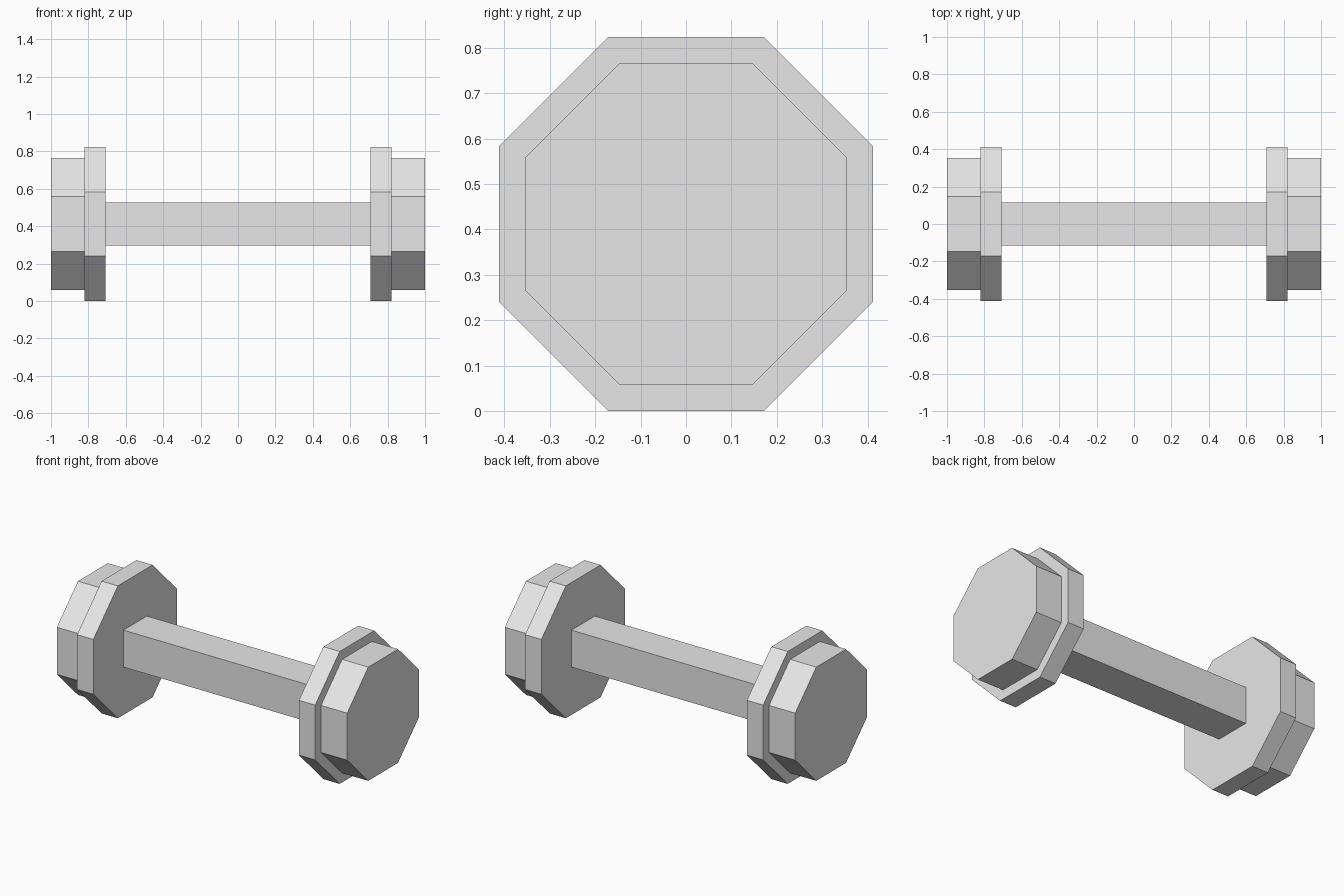
import bpy
import bmesh
from math import cos, sin, pi

cube = bpy.data.objects.get("Cube")
if cube:
    bpy.data.objects.remove(cube, do_unlink=True)

AXIS_Z = 0.412

# Single plain grey
grey = bpy.data.materials.new("light_grey")
grey.use_nodes = True
colour = (0.8, 0.8, 0.8, 1)
grey.diffuse_color = colour
grey.node_tree.nodes["Principled BSDF"].inputs["Base Color"].default_value = colour


def stepped_prism(name, sides, profile):
    """Flat-sided solid along x; profile lists (x, distance from axis to a flat)."""
    bm = bmesh.new()
    rings = []
    for x, flat in profile:
        r = flat / cos(pi / sides)
        angles = [(i + 0.5) * 2 * pi / sides for i in range(sides)]
        rings.append([bm.verts.new((x, r * cos(a), r * sin(a))) for a in angles])
    for a, b in zip(rings, rings[1:]):
        for i in range(sides):
            j = (i + 1) % sides
            bm.faces.new((a[i], a[j], b[j], b[i]))
    bm.faces.new(rings[0])
    bm.faces.new(rings[-1])
    bmesh.ops.recalc_face_normals(bm, faces=bm.faces)
    mesh = bpy.data.meshes.new(name)
    bm.to_mesh(mesh)
    bm.free()
    mesh.materials.append(grey)
    obj = bpy.data.objects.new(name, mesh)
    obj.location.z = AXIS_Z
    bpy.context.collection.objects.link(obj)
    return obj


# Square handle between the weights
stepped_prism("handle", 4, [(-0.708, 0.115), (0.708, 0.115)])

# Octagonal weights: wide inner plate stepping down to a narrower end block
for side, sign in (("left", 1), ("right", -1)):
    steps = [(0.708, 0.412), (0.82, 0.412), (0.82, 0.354), (1.0, 0.354)]
    stepped_prism(side + "_weight", 8, [(sign * x, flat) for x, flat in steps])
